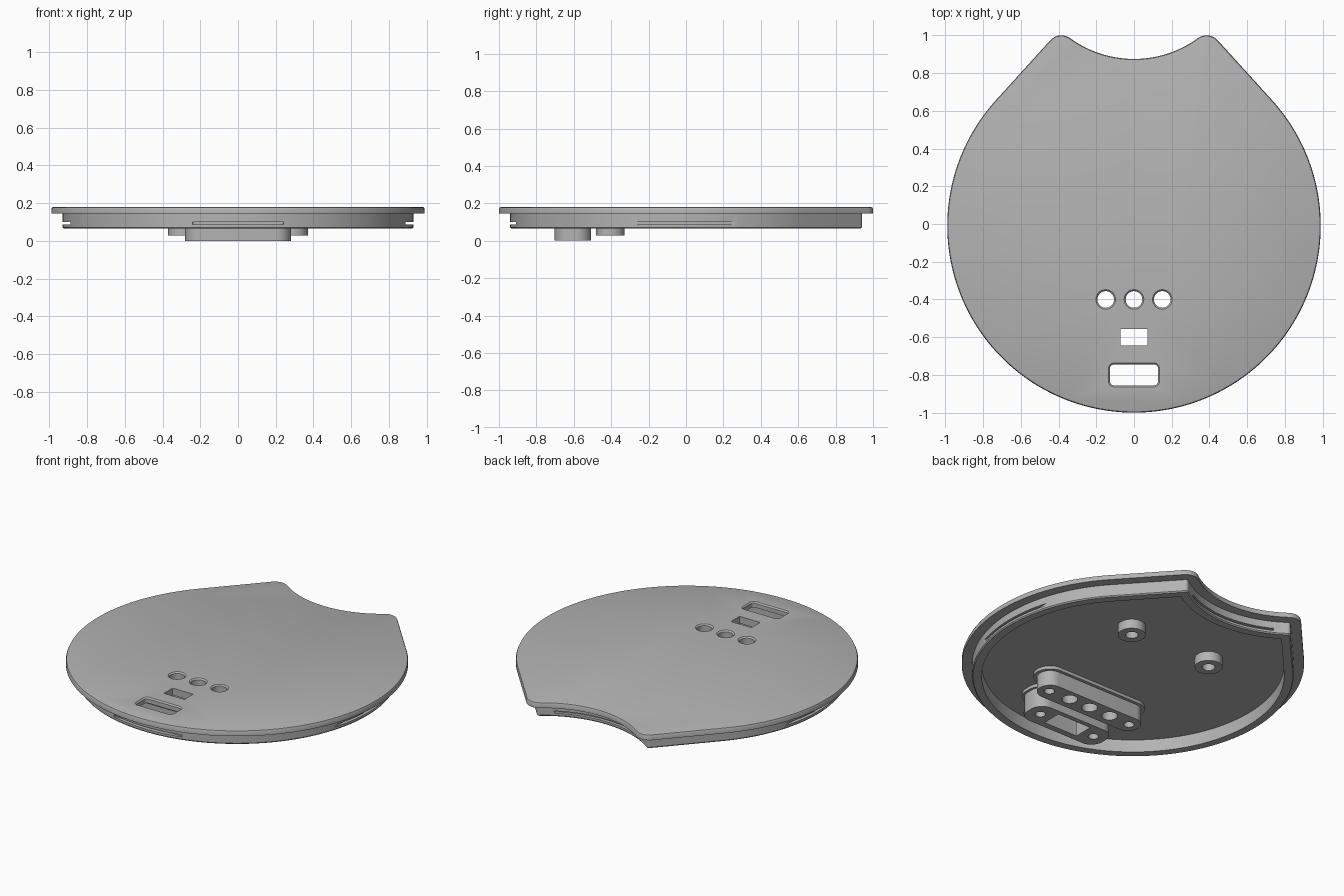
import bpy, bmesh
from math import sin, cos, pi, atan2, acos, hypot, sqrt, radians
from mathutils import Vector

if "Cube" in bpy.data.objects:
    bpy.data.objects.remove(bpy.data.objects["Cube"])

grey = bpy.data.materials.new("plain grey")
grey.use_nodes = True
grey.diffuse_color = (0.45, 0.45, 0.45, 1)
grey.node_tree.nodes["Principled BSDF"].inputs["Base Color"].default_value = grey.diffuse_color


def arc(c, r, a0, a1, n):
    return [(c[0] + r * cos(a0 + (a1 - a0) * i / n),
             c[1] + r * sin(a0 + (a1 - a0) * i / n)) for i in range(n + 1)]


def loft(name, sections):
    """Closed solid through (outline, z) sections with equal point counts."""
    bm = bmesh.new()
    rings = [[bm.verts.new((x, y, z)) for x, y in pts] for pts, z in sections]
    for a, b in zip(rings, rings[1:]):
        for i in range(len(a)):
            j = (i + 1) % len(a)
            bm.faces.new((a[i], a[j], b[j], b[i]))
    bm.faces.new(rings[0])
    bm.faces.new(rings[-1])
    bmesh.ops.remove_doubles(bm, verts=bm.verts, dist=0.0002)
    bmesh.ops.recalc_face_normals(bm, faces=bm.faces)
    me = bpy.data.meshes.new(name)
    bm.to_mesh(me)
    bm.free()
    me.materials.append(grey)
    ob = bpy.data.objects.new(name, me)
    bpy.context.collection.objects.link(ob)
    return ob


def rounded(cx, cy, hx, hy, r, n=10):
    """Rounded rectangle outline; a circle when hx = hy = r."""
    pts = []
    for k, (sx, sy) in enumerate([(1, 1), (-1, 1), (-1, -1), (1, -1)]):
        corner = (cx + sx * (hx - r), cy + sy * (hy - r))
        pts += arc(corner, r, k * pi / 2, (k + 1) * pi / 2, n)
    return pts


# Lid outline: disc, straight flanks, two rounded horns and a concave notch
DISC, DISC_R = Vector((0, -0.01)), 0.99
HORN, HORN_R = Vector((0.385, 0.92)), 0.08
NOTCH = Vector((0, 1.45))
NOTCH_R = (HORN - NOTCH).length - HORN_R
to_horn = HORN - DISC
FLANK = atan2(to_horn.y, to_horn.x) - acos((DISC_R - HORN_R) / to_horn.length)


def lid_outline(d):
    """Lid outline moved inward by d."""
    out = HORN - NOTCH
    a_notch = atan2(out.y, out.x)
    if HORN_R - d > 0.005:
        horn = arc(HORN, HORN_R - d, FLANK, a_notch + pi, 12)
    else:
        # flank line meets notch arc in a sharp corner
        n, m = Vector((cos(FLANK), sin(FLANK))), Vector((-sin(FLANK), cos(FLANK)))
        p = DISC + n * (DISC_R - d) - NOTCH
        b = p.dot(m)
        t = -b - sqrt(b * b - p.length_squared + (NOTCH_R + d) ** 2)
        corner = p + m * t
        a_notch = atan2(corner.y, corner.x)
        horn = [tuple(corner + NOTCH)] * 13
    side = arc(DISC, DISC_R - d, -pi / 2, FLANK, 70) + horn
    notch = arc(NOTCH, NOTCH_R + d, a_notch, -pi - a_notch, 36)
    mirrored = [(-x, y) for x, y in reversed(side)]
    return side + notch[1:-1] + mirrored[:-1]


def cut(target, cutters):
    for c in cutters:
        mod = target.modifiers.new("cut", "BOOLEAN")
        mod.operation, mod.solver, mod.object = "DIFFERENCE", "EXACT", c
        bpy.context.view_layer.objects.active = target
        with bpy.context.temp_override(object=target, active_object=target):
            bpy.ops.object.modifier_apply(modifier=mod.name)
    for c in cutters:
        bpy.data.objects.remove(c)


def hole(cx, cy, hx, hy, r, z0, z1):
    return loft("hole_cutter", [(rounded(cx, cy, hx, hy, r), z0),
                                (rounded(cx, cy, hx, hy, r), z1)])


def top_hole(cx, cy, hx, hy, r, lip=0.008):
    """Opening through the plate with a chamfered upper edge."""
    grow = rounded(cx, cy, hx + lip, hy + lip, r + lip)
    base = rounded(cx, cy, hx, hy, r)
    return loft("hole_cutter", [(base, -0.1), (base, TOP - lip), (grow, TOP), (grow, TOP + 0.1)])


TOP, CEIL = 0.18, 0.145
BUTTONS = (-0.15, 0, 0.15)

# Lid plate with its hanging rim wall
lid = loft("lid", [(lid_outline(d), z) for d, z in [
    (0.012, TOP), (0.004, TOP - 0.003), (0, TOP - 0.012), (0, CEIL), (0.06, CEIL),
    (0.06, 0.072), (0.066, 0.065), (0.115, 0.065), (0.115, CEIL)]])
openings = [top_hole(x, -0.4, 0.044, 0.044, 0.044) for x in BUTTONS]
openings += [top_hole(0, -0.6, 0.072, 0.043, 0.002, 0.0005),
             top_hole(0, -0.8, 0.127, 0.055, 0.02)]

# Snap grooves in the rim: left, right, front and along the notch
G0, G1 = 0.086, 0.1
openings += [hole(s * 1.0, -0.01, 0.113, 0.295, 0.002, G0, G1) for s in (-1, 1)]
openings.append(hole(0, -1.01, 0.24, 0.11, 0.002, G0, G1))
sweep = 0.5
band = (arc(NOTCH, NOTCH_R + 0.08, -pi / 2 - sweep, -pi / 2 + sweep, 30)
        + arc(NOTCH, NOTCH_R + 0.03, -pi / 2 + sweep, -pi / 2 - sweep, 30))
openings.append(loft("groove_cutter", [(band, G0), (band, G1)]))
cut(lid, openings)


# Bosses under the plate, each with a wider foot against the ceiling
def boss(name, cx, cy, hx, hy, r, bottom, foot):
    body = rounded(cx, cy, hx, hy, r, 14)
    wide = rounded(cx, cy, hx + foot, hy + foot, r + foot, 14)
    return loft(name, [(body, bottom), (body, 0.125), (wide, 0.125), (wide, CEIL + 0.004)])


button_block = boss("button_block", 0, -0.405, 0.37, 0.077, 0.077, 0.028, 0.02)
cut(button_block,
    [hole(x, -0.4, 0.046, 0.046, 0.046, -0.1, 0.3) for x in BUTTONS]
    + [hole(x, -0.405, 0.03, 0.03, 0.03, -0.1, 0.13) for x in (-0.3, 0.3)])

switch_block = boss("switch_block", 0, -0.605, 0.28, 0.097, 0.08, 0, 0.015)
cut(switch_block,
    [hole(0, -0.6, 0.12, 0.062, 0.002, -0.1, CEIL - 0.01),
     hole(0, -0.6, 0.073, 0.044, 0.002, 0.1, 0.3)]
    + [hole(x, -0.605, 0.03, 0.03, 0.03, -0.1, 0.13) for x in (-0.2, 0.2)])

posts = []
for side, x in (("left", 0.29), ("right", -0.29)):
    post = boss(side + "_screw_post", x, 0.325, 0.08, 0.08, 0.08, 0.085, 0)
    cut(post, [hole(x, 0.325, 0.037, 0.037, 0.037, 0, 0.14)])
    posts.append(post)

bpy.ops.object.select_all(action="DESELECT")
for ob in [lid, button_block, switch_block] + posts:
    ob.select_set(True)
bpy.context.view_layer.objects.active = lid
bpy.ops.object.shade_smooth_by_angle(angle=radians(28))
